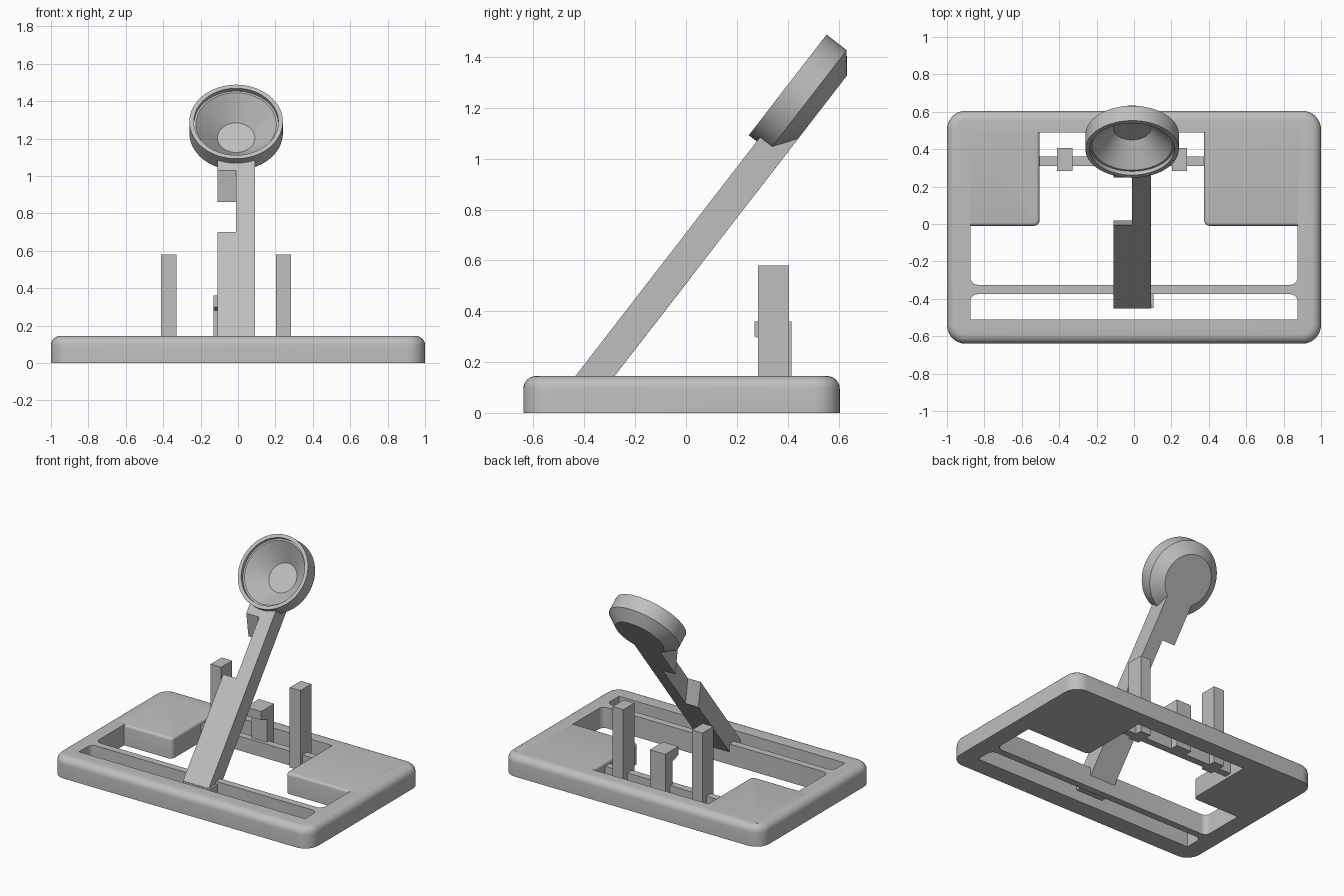
import bpy, bmesh, math
from mathutils import Vector

cube = bpy.data.objects.get("Cube")
if cube:
    bpy.data.objects.remove(cube, do_unlink=True)

grey = bpy.data.materials.new("plain_grey")
grey.use_nodes = True
grey.diffuse_color = (0.52, 0.52, 0.52, 1)
grey.node_tree.nodes["Principled BSDF"].inputs["Base Color"].default_value = (0.52, 0.52, 0.52, 1)


def finish(name, bm):
    bmesh.ops.recalc_face_normals(bm, faces=bm.faces)
    mesh = bpy.data.meshes.new(name)
    bm.to_mesh(mesh)
    bm.free()
    mesh.materials.append(grey)
    ob = bpy.data.objects.new(name, mesh)
    bpy.context.collection.objects.link(ob)
    return ob


def middle(edge):
    return (edge.verts[0].co + edge.verts[1].co) / 2


def box(name, lo, hi, bevels=()):
    """Block between two corners; each bevel is (edge rule, radius, segments)."""
    bm = bmesh.new()
    bmesh.ops.create_cube(bm, size=1)
    for v in bm.verts:
        v.co = Vector([hi[i] if v.co[i] > 0 else lo[i] for i in range(3)])
    for rule, radius, segs in bevels:
        edges = [e for e in bm.edges if rule(e)]
        bmesh.ops.bevel(bm, geom=edges, offset=radius, segments=segs,
                        affect='EDGES', profile=0.5, clamp_overlap=True)
    return finish(name, bm)


def prism(name, outline, x0, x1):
    """Side outline in (y, z), extruded along x."""
    bm = bmesh.new()
    face = bm.faces.new([bm.verts.new((x0, y, z)) for y, z in outline])
    new = bmesh.ops.extrude_face_region(bm, geom=[face])["geom"]
    bmesh.ops.translate(bm, vec=(x1 - x0, 0, 0),
                        verts=[g for g in new if isinstance(g, bmesh.types.BMVert)])
    return finish(name, bm)


def vertical(e):
    return abs(e.verts[0].co.z - e.verts[1].co.z) > 0.05


# Base frame with rounded corners and top edge
TOP = 0.145


def on_top(e):
    return min(v.co.z for v in e.verts) > TOP - 0.001


frame = box("base_frame", (-1, -0.64, 0), (1, 0.605, TOP),
            [(vertical, 0.1, 8), (on_top, 0.05, 6)])

# Openings either side of the pivot bar
main_cut = box("main_opening_cutter", (-0.875, -0.325, -0.1), (0.875, 0.49, 0.3),
               [(lambda e: vertical(e) and middle(e).y < 0, 0.04, 5)])
slot_cut = box("slot_cutter", (-0.875, -0.51, -0.1), (0.875, -0.375, 0.3),
               [(lambda e: vertical(e) and middle(e).y > -0.4, 0.04, 5)])
for cutter in (main_cut, slot_cut):
    cutter.hide_render = True
    mod = frame.modifiers.new("opening", 'BOOLEAN')
    mod.operation = 'DIFFERENCE'
    mod.solver = 'EXACT'
    mod.object = cutter
    bpy.context.view_layer.objects.active = frame
    bpy.ops.object.modifier_apply(modifier=mod.name)
    bpy.data.objects.remove(cutter, do_unlink=True)

# Side decks with softened inner edges
decks = []
for name, inner, outer in (("left_deck", 0.375, 0.94), ("right_deck", -0.505, -0.94)):
    def inner_corner(e, inner=inner):
        m = middle(e)
        return vertical(e) and abs(m.x - inner) < 0.01 and m.y < 0.1

    def exposed_top(e, outer=outer):
        m = middle(e)
        return on_top(e) and abs(m.x - outer) > 0.01 and m.y < 0.54

    decks.append(box(name, (min(inner, outer), -0.01, 0), (max(inner, outer), 0.55, TOP),
                     [(inner_corner, 0.03, 5), (exposed_top, 0.018, 4)]))

# Rear cross bar and its two guide posts
box("rear_cross_bar", (-0.52, 0.31, 0.02), (0.39, 0.36, 0.12))
for name, x in (("left_post", 0.243), ("right_post", -0.37)):
    box(name, (x - 0.041, 0.284, 0.02), (x + 0.041, 0.406, 0.58))

# Hooked catch between the posts
prism("catch_post", [(0.335, 0.02), (0.415, 0.02), (0.415, 0.36), (0.27, 0.36),
                     (0.27, 0.30), (0.335, 0.28)], -0.13, -0.01)

# Throwing arm, with a notch in one half
SLOPE = 1.294


def upper(z):
    return (-0.435 + (z - TOP) / SLOPE, z)


def lower(z):
    return (-0.28 + (z - TOP) / SLOPE, z)


foot = [(-0.37, 0.03), (-0.452, 0.03), (-0.452, 0.122), upper(TOP)]
tip = [upper(1.09), lower(1.08)]
prism("arm_full_half", foot + tip, -0.01, 0.09)
prism("arm_lower_half", foot + [upper(0.7), lower(0.533)], -0.11, -0.01)
prism("arm_upper_half", [lower(0.86), upper(1.03)] + tip, -0.11, -0.01)
box("arm_clip", (-0.11, -0.45, 0.03), (0.105, -0.37, 0.125))

# Cup: lathed section as (radius, height along the axis)
section = [(0, -0.162), (0.172, -0.162), (0.25, -0.1), (0.25, 0), (0.226, 0),
           (0.226, -0.025), (0.215, -0.025), (0.1, -0.14), (0, -0.14)]
bm = bmesh.new()
verts = [bm.verts.new((r, 0, h)) for r, h in section]
edges = [bm.edges.new(pair) for pair in zip(verts, verts[1:])]
bmesh.ops.spin(bm, geom=verts + edges, cent=(0, 0, 0), axis=(0, 0, 1),
               angle=math.tau, steps=64, use_duplicate=False)
bmesh.ops.remove_doubles(bm, verts=bm.verts, dist=0.0005)
cup = finish("cup", bm)
cup.location = (-0.01, 0.4, 1.29)
cup.rotation_euler.x = math.atan(SLOPE)

# Smooth the rounded parts only
bpy.ops.object.select_all(action='DESELECT')
for ob in [frame, cup] + decks:
    ob.select_set(True)
bpy.context.view_layer.objects.active = frame
bpy.ops.object.shade_smooth_by_angle(angle=math.radians(30))
